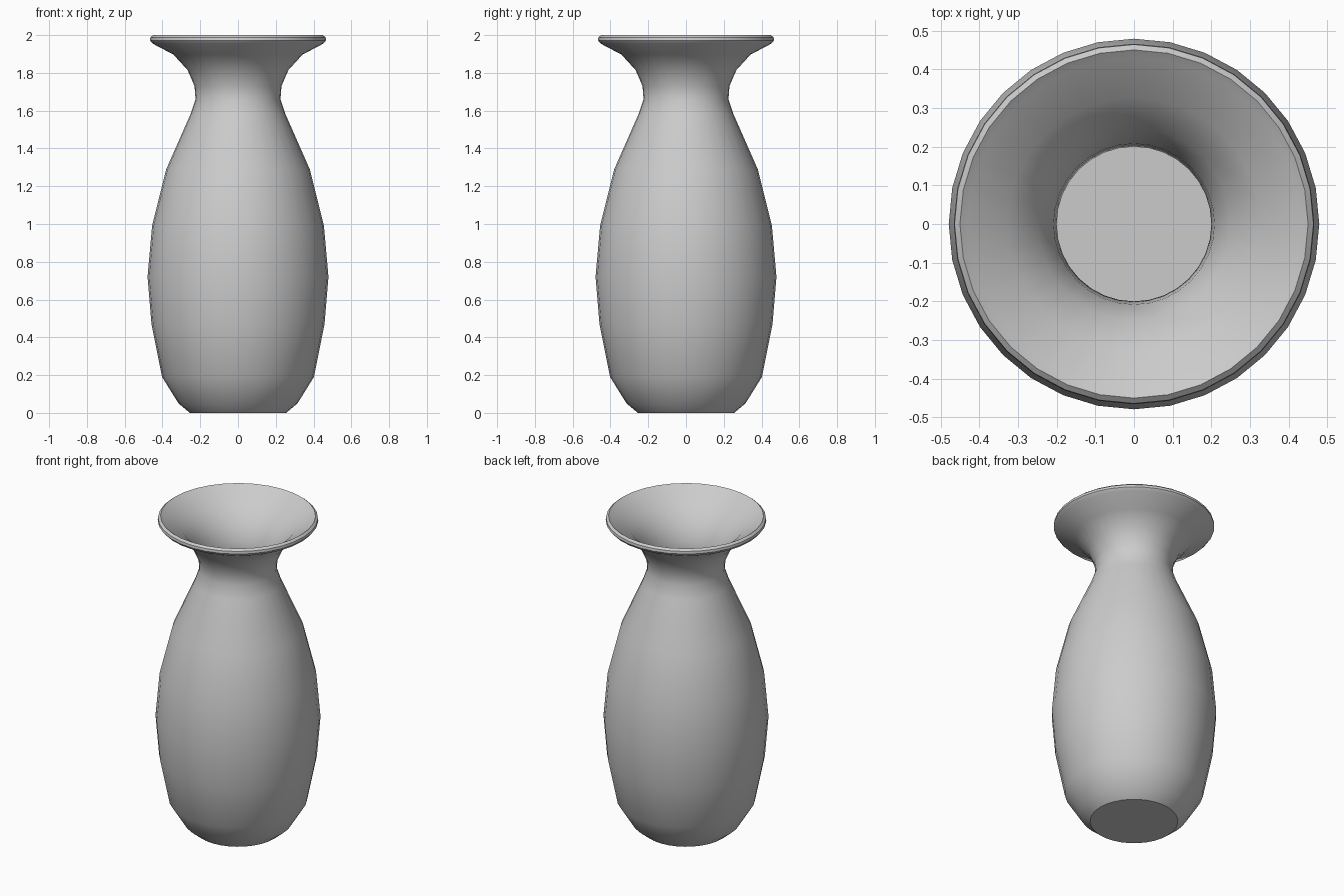
import bpy, bmesh, math

if "Cube" in bpy.data.objects:
    bpy.data.objects.remove(bpy.data.objects["Cube"])

SIDES = 32

# Outer wall from foot to rim, as (radius, height)
outer = [(0, 0), (0.255, 0), (0.315, 0.05), (0.402, 0.19), (0.458, 0.47),
         (0.479, 0.72), (0.455, 0.99), (0.38, 1.29), (0.252, 1.58),
         (0.225, 1.66), (0.23, 1.73), (0.267, 1.815), (0.342, 1.897),
         (0.452, 1.955), (0.466, 1.972), (0.464, 1.988), (0.45, 2.0)]
# Inner wall from rim down to the floor
inner = [(0.43, 1.985), (0.327, 1.92), (0.248, 1.83), (0.208, 1.74),
         (0.2, 1.66), (0.228, 1.57), (0.357, 1.28), (0.431, 0.985),
         (0.455, 0.72), (0.434, 0.475), (0.38, 0.2), (0.3, 0.07),
         (0.245, 0.025), (0, 0.025)]

# Lathe the profile around z
bm = bmesh.new()
rings = []
for r, z in outer + inner:
    if r == 0:
        rings.append([bm.verts.new((0, 0, z))] * SIDES)
    else:
        rings.append([bm.verts.new((r * math.cos(2 * math.pi * i / SIDES),
                                    r * math.sin(2 * math.pi * i / SIDES), z))
                      for i in range(SIDES)])
for a, b in zip(rings, rings[1:]):
    for i in range(SIDES):
        j = (i + 1) % SIDES
        bm.faces.new(list(dict.fromkeys((a[i], a[j], b[j], b[i]))))
bmesh.ops.recalc_face_normals(bm, faces=bm.faces)

# Vase object, smooth with a sharp foot edge
mesh = bpy.data.meshes.new("vase")
bm.to_mesh(mesh)
bm.free()
vase = bpy.data.objects.new("vase", mesh)
bpy.context.collection.objects.link(vase)
bpy.context.view_layer.objects.active = vase
vase.select_set(True)
bpy.ops.object.shade_smooth_by_angle(angle=math.radians(38))
